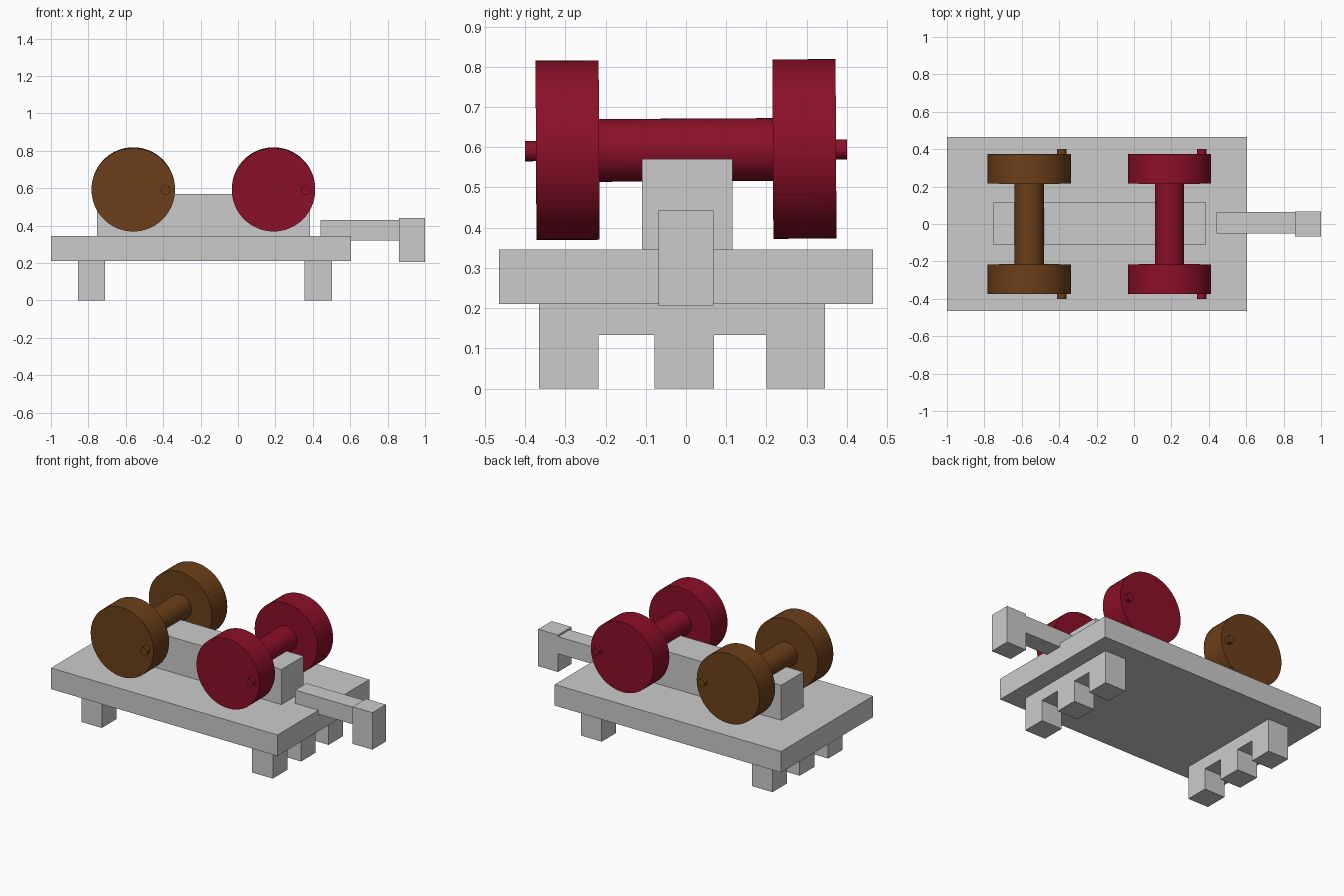
import bpy, bmesh
from math import radians
from mathutils import Matrix, Vector

if "Cube" in bpy.data.objects:
    bpy.data.objects.remove(bpy.data.objects["Cube"])


def make_object(name, bm, material=None):
    bmesh.ops.recalc_face_normals(bm, faces=bm.faces[:])
    mesh = bpy.data.meshes.new(name)
    bm.to_mesh(mesh)
    bm.free()
    obj = bpy.data.objects.new(name, mesh)
    bpy.context.collection.objects.link(obj)
    if material:
        mesh.materials.append(material)
    return obj


def box(name, x, y, z):
    bm = bmesh.new()
    size = Matrix.Diagonal((x[1] - x[0], y[1] - y[0], z[1] - z[0], 1))
    centre = Vector((sum(x) / 2, sum(y) / 2, sum(z) / 2))
    bmesh.ops.create_cube(bm, size=1, matrix=Matrix.Translation(centre) @ size)
    return make_object(name, bm)


def extrude_x(name, profile, x0, x1):
    bm = bmesh.new()
    face = bm.faces.new([bm.verts.new((x0, y, z)) for y, z in profile])
    ext = bmesh.ops.extrude_face_region(bm, geom=[face])["geom"]
    bmesh.ops.translate(bm, vec=(x1 - x0, 0, 0),
                        verts=[v for v in ext if isinstance(v, bmesh.types.BMVert)])
    return make_object(name, bm)


def rod(name, x, z, radius, y0, y1, sides, material):
    # Cylinder along y, with the slight lean of the spool
    bm = bmesh.new()
    bmesh.ops.create_cone(bm, cap_ends=True, segments=sides, radius1=radius,
                          radius2=radius, depth=y1 - y0,
                          matrix=Matrix.Rotation(radians(90), 4, 'X'))
    bmesh.ops.translate(bm, vec=(0, (y0 + y1) / 2, 0), verts=bm.verts[:])
    obj = make_object(name, bm, material)
    obj.location = (x, 0, z)
    obj.rotation_euler.x = radians(0.3)
    return obj


def colour(name, rgb):
    mat = bpy.data.materials.new(name)
    mat.diffuse_color = (*rgb, 1)
    mat.use_nodes = True
    mat.node_tree.nodes["Principled BSDF"].inputs["Base Color"].default_value = mat.diffuse_color
    return mat


# Bed, central block and coupling arm
box("base_plate", (-1, 0.605), (-0.465, 0.465), (0.21, 0.345))
box("centre_block", (-0.755, 0.385), (-0.11, 0.115), (0.345, 0.57))
box("tow_arm", (0.44, 0.86), (-0.05, 0.065), (0.32, 0.43))
box("tow_hook", (0.86, 1.0), (-0.068, 0.068), (0.205, 0.442))

# Comb-shaped feet: three legs joined by a bar
comb = [(-0.365, 0.21), (-0.365, 0), (-0.218, 0), (-0.218, 0.133),
        (-0.078, 0.133), (-0.078, 0), (0.07, 0), (0.07, 0.133),
        (0.2, 0.133), (0.2, 0), (0.346, 0), (0.346, 0.21)]
extrude_x("rear_foot", comb, -0.855, -0.71)
extrude_x("front_foot", comb, 0.355, 0.502)

# Two spools: wheels, axle and offset crank pins
spools = [("brown", -0.56, colour("brown", (0.15, 0.05, 0.01))),
          ("red", 0.19, colour("red", (0.26, 0.005, 0.02)))]
for label, x, mat in spools:
    rod(label + "_axle", x, 0.593, 0.078, -0.22, 0.22, 64, mat)
    for side, s in (("front", -1), ("back", 1)):
        a, b = sorted((s * 0.216, s * 0.373))
        rod(f"{label}_{side}_wheel", x, 0.594, 0.223, a, b, 64, mat)
        a, b = sorted((s * 0.36, s * 0.4))
        rod(f"{label}_{side}_pin", x + 0.173, 0.592, 0.025, a, b, 32, mat)
